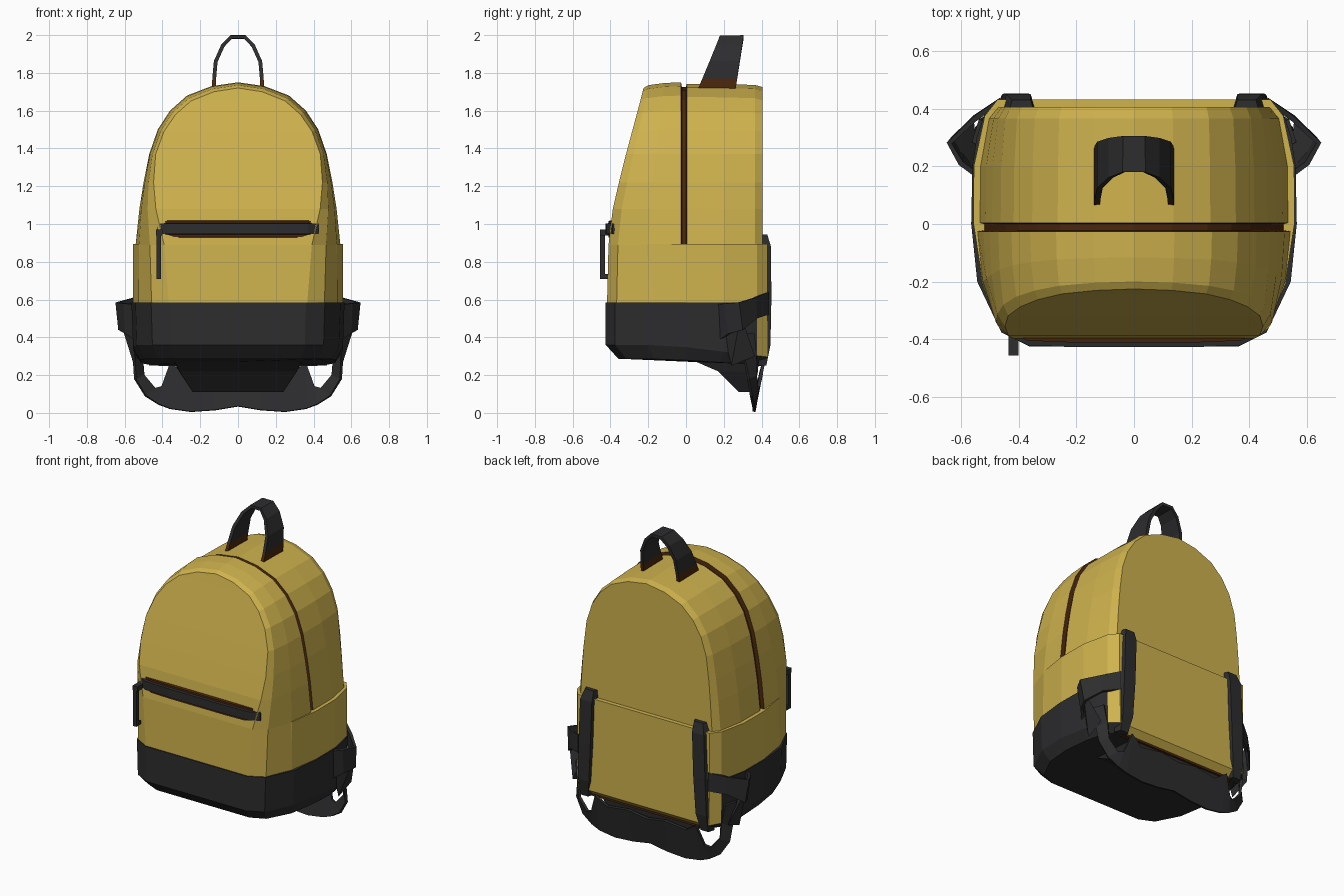
import bpy, bmesh

if "Cube" in bpy.data.objects:
    bpy.data.objects.remove(bpy.data.objects["Cube"])


def material(name, rgb):
    m = bpy.data.materials.new(name)
    m.diffuse_color = (*rgb, 1)
    m.use_nodes = True
    m.node_tree.nodes["Principled BSDF"].inputs["Base Color"].default_value = m.diffuse_color
    return m


YELLOW = material("mustard canvas", (0.62, 0.445, 0.075))
DARK = material("charcoal webbing", (0.026, 0.026, 0.028))
BROWN = material("brown seam", (0.07, 0.02, 0.004))


def make(name, verts, faces, mats, rule=None, mirror=False, thick=0):
    bm = bmesh.new()
    vs = [bm.verts.new(v) for v in verts]
    for f in faces:
        bm.faces.new([vs[i] for i in f])
    bmesh.ops.recalc_face_normals(bm, faces=bm.faces)
    if rule:
        for f in bm.faces:
            f.material_index = rule(f.calc_center_median(), f)
    me = bpy.data.meshes.new(name)
    bm.to_mesh(me)
    bm.free()
    for m in mats:
        me.materials.append(m)
    ob = bpy.data.objects.new(name, me)
    bpy.context.collection.objects.link(ob)
    if thick:
        s = ob.modifiers.new("thickness", 'SOLIDIFY')
        s.thickness = thick
        s.offset = 0
    if mirror:
        ob.modifiers.new("mirror", 'MIRROR')
    return ob


def bridge(rings, n, closed=True):
    return [(r * n + i, r * n + (i + 1) % n, (r + 1) * n + (i + 1) % n, (r + 1) * n + i)
            for r in range(rings - 1) for i in range(n if closed else n - 1)]


def loft(name, rings, mats, rule=None, mirror=False):
    n = len(rings[0])
    faces = bridge(len(rings), n)
    faces += [tuple(range(n)), tuple(range((len(rings) - 1) * n, len(rings) * n))]
    return make(name, [p for r in rings for p in r], faces, mats, rule, mirror)


def ribbon(name, pairs, mats, thick, rule=None, mirror=False):
    return make(name, [p for pr in pairs for p in pr], bridge(len(pairs), 2, False),
                mats, rule, mirror, thick)


def box(name, x, y, z, mat, mirror=False):
    rings = [[(x[0], y[0], h), (x[1], y[0], h), (x[1], y[1], h), (x[0], y[1], h)] for h in z]
    return loft(name, rings, [mat], None, mirror)


def interp(table, z):
    for (z0, a), (z1, b) in zip(table, table[1:]):
        if z <= z1:
            return a + (b - a) * max(0, (z - z0) / (z1 - z0))
    return table[-1][1]


def both_sides(half):
    return half + [(-x, y) for x, y in reversed(half)]


# Main body: an arch outline swept from the sloping front to the back
half = [(.55, .50), (.542, .89), (.522, 1.08), (.50, 1.22), (.47, 1.37),
        (.425, 1.5), (.36, 1.6), (.27, 1.68), (.14, 1.73)]
arch = half + [(0, 1.75)] + [(-x, z) for x, z in reversed(half)]
FRONT = [(.5, -.42), (.9, -.41), (1.1, -.385), (1.4, -.31), (1.75, -.225)]
F_INSET = [(.5, .19), (.9, .15), (1.1, .08), (1.3, .035), (1.75, .03)]
B_INSET = [(.5, .08), (1.0, .07), (1.4, .04), (1.75, .025)]


def arch_ring(depth, inset):
    ring = []
    for x, z in arch:
        k = inset(z)
        sx = (x > 0) - (x < 0)
        up = min(1, max(0, (z - 1.4) / .3))
        side = min(1, abs(x) / .4)
        ring.append((x - sx * k * side, depth(z), z - k * up))
    return ring


def front_at(t):
    return lambda z: interp(FRONT, z) * (1 - t) - .026 * t


layers = [arch_ring(front_at(t), lambda z, k=k: interp(F_INSET, z) * k)
          for t, k in ((0, 1), (.13, .5), (.55, .12))]
layers += [arch_ring(lambda z, y=y: y, lambda z, k=k: k)
           for y, k in ((-.026, 0), (-.022, .024), (.0, .024), (.004, .008), (.2, .01))]
layers += [arch_ring(lambda z, y=y: y, lambda z, k=k: interp(B_INSET, z) * k)
           for y, k in ((.365, .55), (.405, 1))]
n = len(arch)
faces = bridge(len(layers), n)
for base in (0, (len(layers) - 1) * n):
    faces += [tuple(base + j for j in (i, i + 1, n - 2 - i, n - 1 - i)) for i in range(n // 2 - 1)]
    faces.append((base + n // 2 - 1, base + n // 2, base + n // 2 + 1))
make("main_body", [p for r in layers for p in r], faces, [YELLOW, BROWN],
     lambda c, f: int(-.0255 < c.y < .004 and c.z > .6))

# Side and back pocket sleeve, emerging from the body sides
sleeve = both_sides([(.48, -.26), (.525, -.2), (.556, 0), (.555, .2), (.517, .375), (.472, .432)])
loft("pocket_sleeve", [[(x, y, z) for x, y in sleeve] for z in (.575, .895)], [YELLOW])

# Dark base whose back corners, back face and lower back slope are canvas
plan = both_sides([(.36, -.425), (.46, -.375), (.543, -.2), (.564, 0), (.56, .2),
                   (.545, .3), (.52, .375), (.472, .432)])


def base_ring(z, sx, sf, sb, tilt):
    return [(x * sx, y * (sf if y < 0 else sb), z - tilt * max(0, y + .1)) for x, y in plan]


loft("base", [base_ring(.585, 1, 1, 1, 0), base_ring(.36, .985, 1, 1, .12),
              base_ring(.285, .92, .84, .9, .06)], [DARK, YELLOW],
     lambda c, f: int(c.y > .385 and abs(f.normal.z) < .95))

# Sagging underside at the back
loft("base_sag", [[(-.34, .02, .285), (.34, .02, .285), (.34, .385, .27), (-.34, .385, .27)],
                  [(-.31, .17, .22), (.31, .17, .22), (.31, .38, .215), (-.31, .38, .215)],
                  [(-.24, .28, .11), (.24, .28, .11), (.24, .36, .11), (-.24, .36, .11)]], [DARK])

# Seam tucked under the back edge
box("back_seam", (-.42, .42), (.37, .396), (.247, .27), BROWN)

# Upright straps on the back
loft("back_strap", [[(cx - w, y0, z), (cx + w, y0, z), (cx + w * .7, y1, z), (cx - w * .7, y1, z)]
                    for z, cx, w, y0, y1 in ((.25, .43, .04, .38, .425), (.36, .42, .055, .40, .447),
                                             (.6, .41, .06, .39, .452), (.88, .40, .06, .39, .45),
                                             (.945, .39, .045, .39, .43))], [DARK], mirror=True)

# Side wings where the webbing folds outwards
ribbon("strap_wing", [((.46, .43, .52), (.46, .43, .64)), ((.55, .37, .50), (.55, .365, .61)),
                      ((.625, .30, .44), (.64, .28, .585)), ((.59, .23, .42), (.60, .21, .58)),
                      ((.53, .17, .38), (.545, .17, .575))], [DARK], .018, mirror=True)
make("wing_gusset", [(.635, .29, .52), (.54, .18, .50), (.555, .365, .30), (.55, .24, .25)],
     [(0, 1, 3), (0, 3, 2), (0, 2, 1), (1, 2, 3)], [DARK], mirror=True)

# Hanging strap loop with its middle flap, below the back
ribbon("hanging_strap", [((.555, .28, .42), (.53, .36, .42)), ((.55, .31, .28), (.51, .37, .30)),
                         ((.545, .33, .18), (.50, .37, .20)), ((.49, .345, .09), (.44, .375, .13)),
                         ((.42, .355, .045), (.405, .385, .14)), ((.36, .36, .022), (.36, .41, .265)),
                         ((.25, .36, .006), (.28, .395, .21)), ((.12, .36, .015), (.13, .40, .23)),
                         ((0, .36, .035), (0, .40, .21))], [DARK], .016, mirror=True)

# Top carry handle with brown stitched ends
hx = [(.128, 1.715), (.126, 1.77), (.118, 1.86), (.08, 1.945), (.035, 1.99)]
path = [(-x, z) for x, z in hx] + list(reversed(hx))
ribbon("carry_handle", [((x, .07 + .11 * (z - 1.73) / .26, z), (x, .265 + .04 * (z - 1.73) / .26, z))
                        for x, z in path], [DARK, BROWN], .02, lambda c, f: int(c.z < 1.77))

# Front pocket zip, bent around the front corners, over a brown seam
bar = [(-.43, -.37), (-.37, -.402), (-.2, -.409), (.2, -.409), (.37, -.402), (.43, -.37)]


def strip(name, z0, z1, out, mat):
    loft(name, [[(x, y + .05, z0), (x, y - out, z0 + .01), (x, y - out, z1 - .01), (x, y + .05, z1)]
                for x, y in bar], [mat])


strip("front_zip", .937, 1.012, .018, DARK)
strip("front_zip_seam", .92, 1.026, .002, BROWN)

# Zip pull: an open hook hanging in front of the pocket
box("zip_pull_top", (-.435, -.40), (-.455, -.37), (.94, .97), DARK)
box("zip_pull_bar", (-.432, -.408), (-.455, -.43), (.71, .965), DARK)
box("zip_pull_foot", (-.432, -.408), (-.455, -.41), (.71, .735), DARK)
